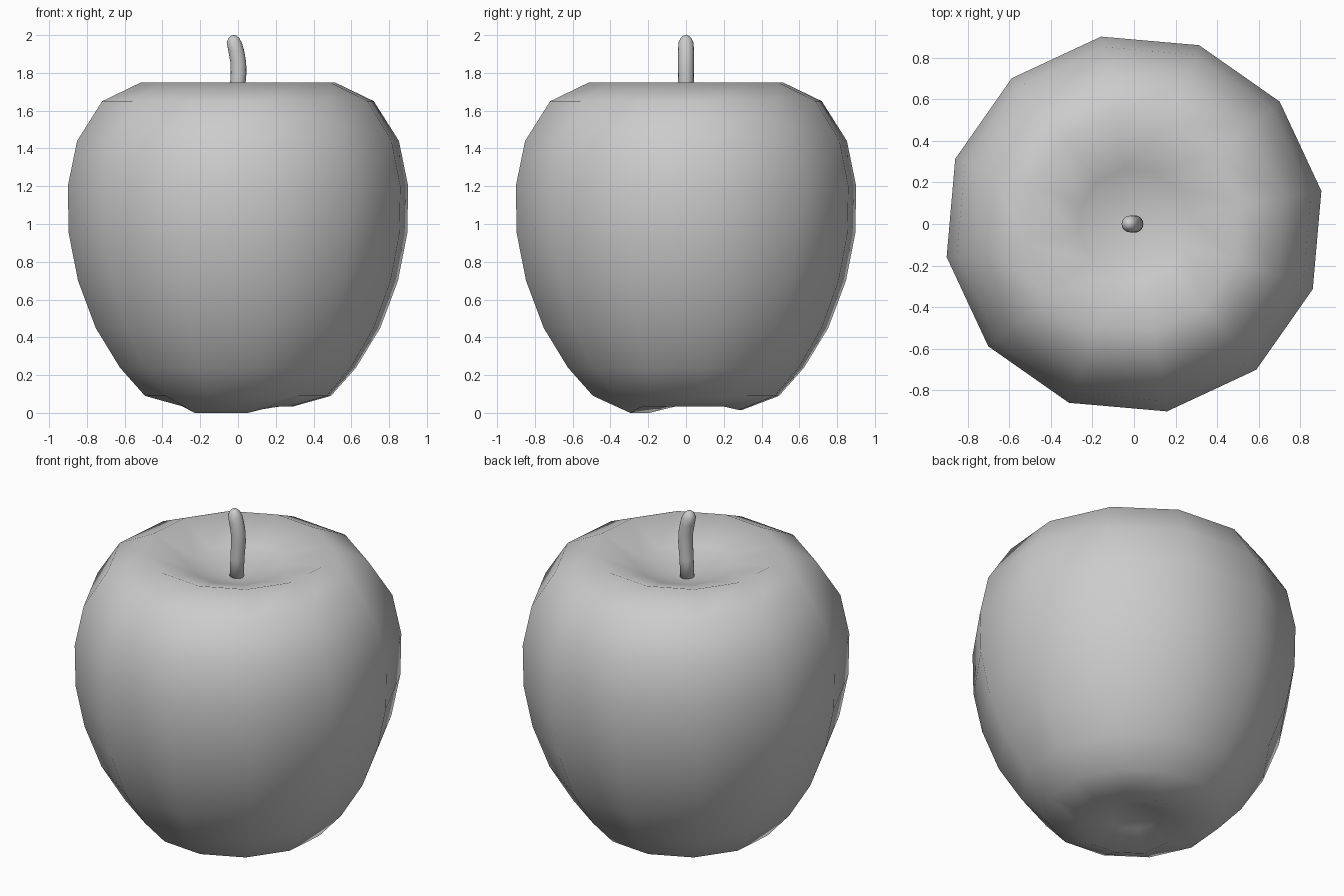
import bpy, bmesh, math

cube = bpy.data.objects.get("Cube")
if cube:
    bpy.data.objects.remove(cube, do_unlink=True)


def make_material(name, rgb):
    mat = bpy.data.materials.new(name)
    mat.use_nodes = True
    mat.diffuse_color = (*rgb, 1)
    mat.node_tree.nodes["Principled BSDF"].inputs["Base Color"].default_value = (*rgb, 1)
    return mat


def stacked_rings(name, rings, sides, turn, mat, start, end, adjust=None):
    """Bridge rings of (centre x, radius, z), closing each end at a point (x, z)."""
    bm = bmesh.new()
    loops = []
    for level, (cx, r, z) in enumerate(rings):
        loop = []
        for i in range(sides):
            a = turn + math.tau * i / sides
            dz = adjust(level, i) if adjust else 0
            loop.append(bm.verts.new((cx + r * math.cos(a), r * math.sin(a), z + dz)))
        loops.append(loop)
    for low, high in zip(loops, loops[1:]):
        for i in range(sides):
            j = (i + 1) % sides
            bm.faces.new((low[i], low[j], high[j], high[i]))
    for loop, (x, z) in ((loops[0], start), (loops[-1], end)):
        tip = bm.verts.new((x, 0, z))
        for i in range(sides):
            bm.faces.new((loop[i], loop[(i + 1) % sides], tip))
    bmesh.ops.recalc_face_normals(bm, faces=bm.faces)
    for face in bm.faces:
        face.smooth = True
    mesh = bpy.data.meshes.new(name)
    bm.to_mesh(mesh)
    bm.free()
    mesh.materials.append(mat)
    obj = bpy.data.objects.new(name, mesh)
    bpy.context.collection.objects.link(obj)
    return obj


grey = make_material("plain grey", (0.6, 0.6, 0.6))

# Fruit: twelve-sided body with hollows above and below
body_profile = [(0.14, 0.07), (0.3, 0.035), (0.5, 0.09), (0.635, 0.24), (0.765, 0.45),
                (0.86, 0.7), (0.91, 0.95), (0.915, 1.2), (0.865, 1.44),
                (0.73, 1.65), (0.52, 1.75), (0.27, 1.66)]


# Uneven lobes on the underside rim
def lobes(level, i):
    if level != 1:
        return 0
    return -0.035 if i in (7, 8, 9) else -0.02 if i in (2, 3) else 0


stacked_rings("fruit", [(0, r, z) for r, z in body_profile], 12, math.radians(10),
              grey, (0, 0.09), (0, 1.58), lobes)

# Stem: slightly bent, with a rounded tip
stem_path = [(-0.01, 0.04, 1.56), (-0.004, 0.04, 1.7), (0.003, 0.042, 1.8), (0.001, 0.042, 1.86),
             (-0.01, 0.042, 1.92), (-0.02, 0.04, 1.96), (-0.022, 0.028, 1.985), (-0.023, 0.014, 1.997)]
stacked_rings("stem", stem_path, 16, 0, grey, (-0.01, 1.56), (-0.023, 2.0))
